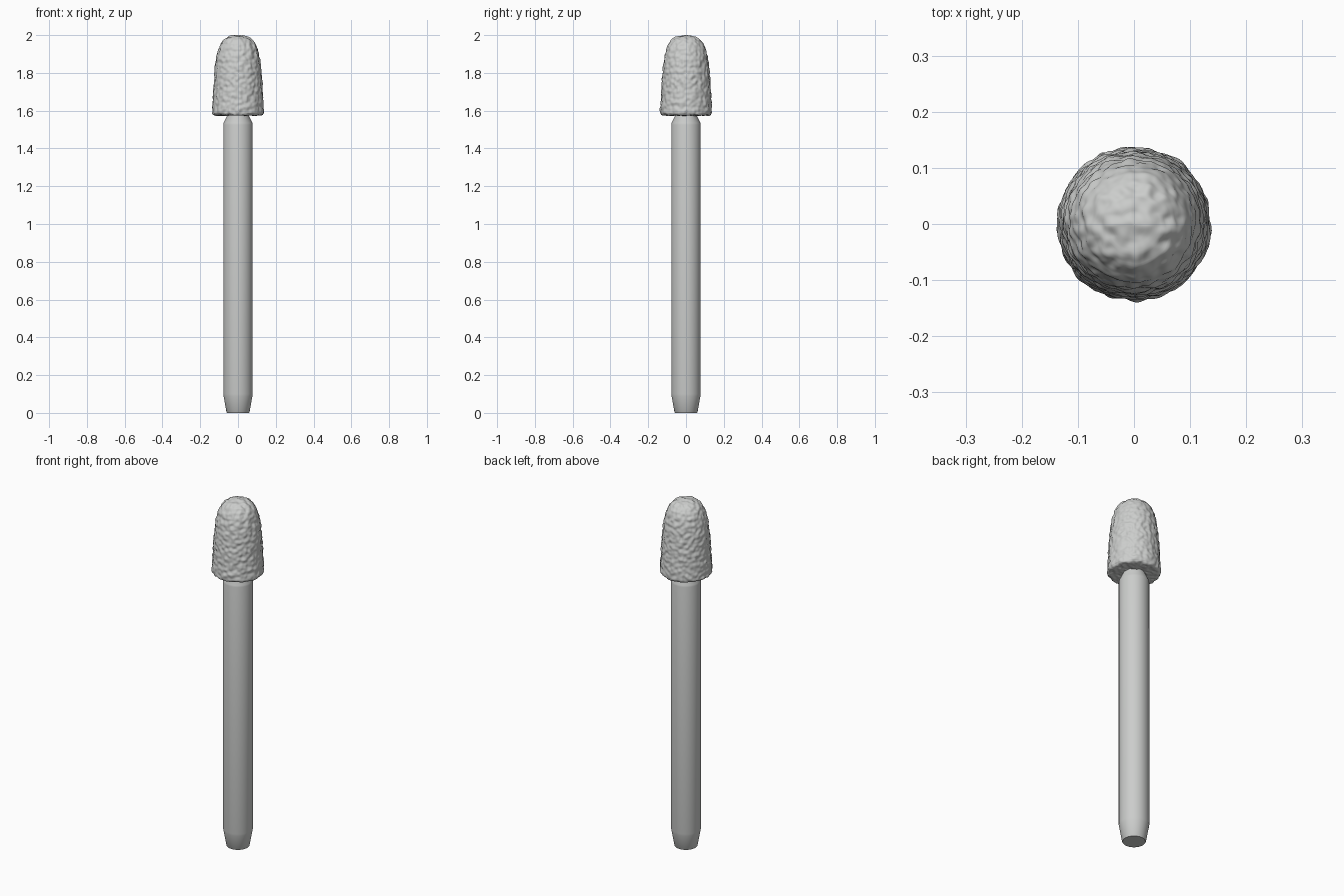
import bpy, bmesh, math
from mathutils import Vector, noise

if "Cube" in bpy.data.objects:
    bpy.data.objects.remove(bpy.data.objects["Cube"])


def material(name, rgb):
    m = bpy.data.materials.new(name)
    m.diffuse_color = (*rgb, 1)
    m.use_nodes = True
    m.node_tree.nodes["Principled BSDF"].inputs["Base Color"].default_value = m.diffuse_color
    return m


def resample(pts, step):
    """Even points along a profile, keeping its corners."""
    out = []
    for (r0, z0), (r1, z1) in zip(pts, pts[1:]):
        n = max(1, round(math.hypot(r1 - r0, z1 - z0) / step))
        out += [(r0 + (r1 - r0) * i / n, z0 + (z1 - z0) * i / n) for i in range(n)]
    return out + [pts[-1]]


def lathe(name, profile, segs, mat, bump=0.0):
    """Revolve a profile that starts and ends on the axis (bottom to top)."""
    bm = bmesh.new()
    rings = []
    for r, z in profile:
        if r < 1e-5:
            rings.append([bm.verts.new((0, 0, z))])
        else:
            rings.append([bm.verts.new((r * math.cos(2 * math.pi * i / segs),
                                        r * math.sin(2 * math.pi * i / segs), z))
                          for i in range(segs)])
    for a, b in zip(rings, rings[1:]):
        for i in range(segs):
            j = (i + 1) % segs
            if len(a) == 1:
                bm.faces.new((a[0], b[j], b[i]))
            elif len(b) == 1:
                bm.faces.new((a[i], a[j], b[0]))
            else:
                bm.faces.new((a[i], a[j], b[j], b[i]))
    bm.normal_update()
    if bump:
        # pebbled surface: rounded lumps pushed along the normals
        moves = [(v, v.normal * bump * noise.noise(v.co * 48 + Vector((3.3, 7.1, 1.7))))
                 for v in bm.verts]
        for v, d in moves:
            v.co += d
    me = bpy.data.meshes.new(name)
    bm.to_mesh(me)
    bm.free()
    me.materials.append(mat)
    ob = bpy.data.objects.new(name, me)
    bpy.context.collection.objects.link(ob)
    bpy.ops.object.select_all(action='DESELECT')
    ob.select_set(True)
    bpy.context.view_layer.objects.active = ob
    if bump:
        bpy.ops.object.shade_smooth()
    else:
        bpy.ops.object.shade_smooth_by_angle(angle=math.radians(30))
    return ob


grey = material("light grey", (0.6, 0.61, 0.6))

# Shaft with tapered foot and narrowed neck running into the head
lathe("shaft", [(0, 0), (0.058, 0), (0.061, 0.004), (0.076, 0.088), (0.078, 0.1),
                (0.078, 1.525), (0.076, 1.535), (0.058, 1.573), (0.057, 1.62),
                (0, 1.62)], 64, grey)

# Domed head with a rounded lower rim
head = [(0, 1.575), (0.122, 1.575), (0.131, 1.579), (0.136, 1.588), (0.136, 1.605),
        (0.133, 1.66), (0.130, 1.72), (0.126, 1.78), (0.121, 1.835), (0.114, 1.885),
        (0.104, 1.925), (0.090, 1.957), (0.073, 1.978), (0.052, 1.991),
        (0.028, 1.997), (0, 1.999)]
lathe("pebbled_head", resample(head, 0.004), 220, grey, bump=0.0055)
